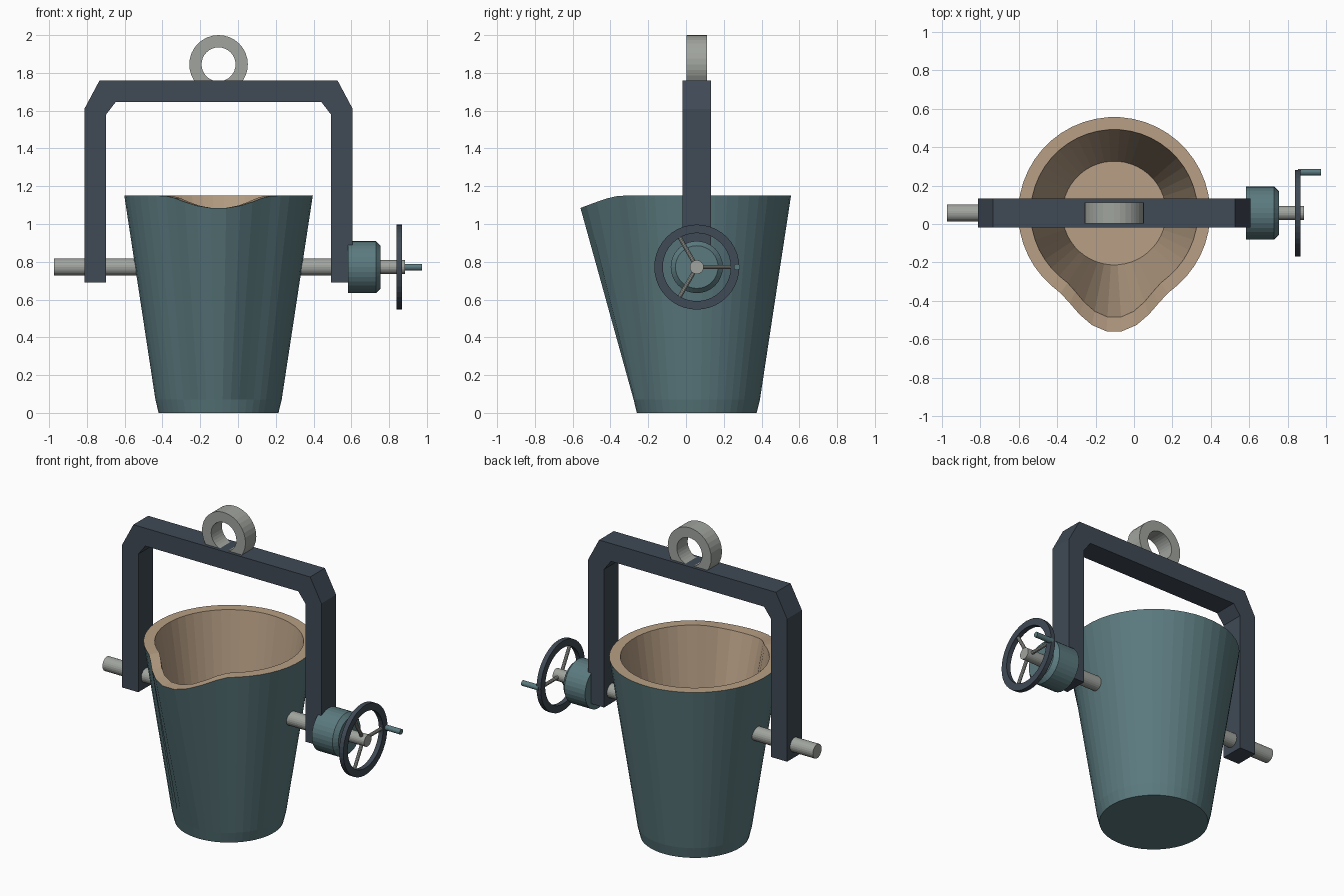
import bpy, bmesh
from math import sin, cos, pi, radians
from mathutils import Matrix, Vector

cube = bpy.data.objects.get("Cube")
if cube:
    bpy.data.objects.remove(cube)

CX, CY, AXLE_Z = -0.103, 0.057, 0.772


def material(name, r, g, b):
    m = bpy.data.materials.new(name)
    m.use_nodes = True
    m.diffuse_color = (r, g, b, 1)
    bsdf = next(n for n in m.node_tree.nodes if n.type == 'BSDF_PRINCIPLED')
    bsdf.inputs["Base Color"].default_value = (r, g, b, 1)
    return m


teal = material("teal paint", 0.105, 0.195, 0.212)
slate = material("dark slate", 0.050, 0.067, 0.090)
clay = material("clay lining", 0.48, 0.35, 0.235)
steel = material("bare steel", 0.35, 0.37, 0.34)


def finish(name, bm, *mats):
    bmesh.ops.recalc_face_normals(bm, faces=bm.faces)
    mesh = bpy.data.meshes.new(name)
    bm.to_mesh(mesh)
    bm.free()
    for m in mats:
        mesh.materials.append(m)
    ob = bpy.data.objects.new(name, mesh)
    bpy.context.collection.objects.link(ob)
    return ob


def loft(bm, rings, closed=False):
    """Bridge equal rings of points; returns the faces of each band."""
    vs = [[bm.verts.new(p) for p in ring] for ring in rings]
    pairs = list(zip(vs, vs[1:])) + ([(vs[-1], vs[0])] if closed else [])
    n = len(vs[0])
    bands = [[bm.faces.new((a[i], a[(i + 1) % n], b[(i + 1) % n], b[i]))
              for i in range(n)] for a, b in pairs]
    if not closed:
        bands += [[bm.faces.new(vs[0])], [bm.faces.new(vs[-1])]]
    return bands


def turned(name, profile, axis, centre, mat, closed=False, sides=32):
    """Revolve (offset, radius) pairs around the x or y axis."""
    def point(d, r, a):
        u, w = r * cos(a), r * sin(a)
        return Vector(centre) + Vector((d, u, w) if axis == 'x' else (u, d, w))
    bm = bmesh.new()
    loft(bm, [[point(d, r, 2 * pi * i / sides) for i in range(sides)]
              for d, r in profile], closed)
    return finish(name, bm, mat)


def rod(name, x0, x1, r, mat, y=CY, sides=24):
    return turned(name, [(x0, r), (x1, r)], 'x', (0, y, AXLE_Z), mat, sides=sides)


# Ladle pot: outer shell, rim, lining and floor, with a pouring lip at the front
def pot_ring(r, z, lip=0.0, dip=0.0, sides=48):
    pts = []
    for i in range(sides):
        a = 2 * pi * (i + 0.5) / sides - pi
        f = cos(a / radians(37) * pi / 2) ** 2 if abs(a) < radians(37) else 0
        rr = r + lip * f
        pts.append((CX + rr * sin(a), CY - rr * cos(a), z - dip * f))
    return pts


bm = bmesh.new()
bands = loft(bm, [pot_ring(0.318, 0), pot_ring(0.335, 0.07),
                  pot_ring(0.5, 1.15, 0.12, 0.067),
                  pot_ring(0.435, 1.15, 0.11, 0.067), pot_ring(0.27, 0.08)])
for band in (bands[2], bands[3], bands[5]):
    for f in band:
        f.material_index = 1
finish("ladle_pot", bm, teal, clay)

# Lifting yoke: chamfered arch extruded front to back
half = [(0.71, 0.69), (0.71, 1.61), (0.63, 1.76)]
inner = [(0.545, 1.645), (0.595, 1.58), (0.595, 0.69)]
right = half[::-1]
arch = [(-x, z) for x, z in half] + right + [(x, z) for x, z in inner[::-1]] \
    + [(-x, z) for x, z in inner]
bm = bmesh.new()
loft(bm, [[(CX + x, CY + d, z) for x, z in arch] for d in (-0.075, 0.075)])
finish("lifting_yoke", bm, slate)

# Lifting eye
turned("lifting_eye", [(-0.055, 0.155), (0.055, 0.155), (0.055, 0.09), (-0.055, 0.09)],
       'y', (CX, CY, 1.845), steel, closed=True)

# Trunnion pins, ending inside the pot wall
rod("right_trunnion", -0.975, CX - 0.41, 0.045, steel)
rod("left_trunnion", CX + 0.41, 0.6, 0.045, steel)

# Tilting gearbox and its drive shaft
turned("gearbox", [(0.583, 0.138), (0.73, 0.138), (0.755, 0.113)], 'x',
       (0, CY, AXLE_Z), teal)
rod("wheel_shaft", 0.75, 0.885, 0.037, steel)

# Hand wheel with three spokes and a crank handle
turned("hand_wheel", [(0.838, 0.225), (0.868, 0.225), (0.868, 0.18), (0.838, 0.18)],
       'x', (0, CY, AXLE_Z), slate, closed=True, sides=40)
for i in range(3):
    bm = bmesh.new()
    bmesh.ops.create_cone(bm, cap_ends=True, segments=10, radius1=0.011,
                          radius2=0.011, depth=0.19)
    turn = Matrix.Rotation(2 * pi * i / 3 - pi / 2, 4, 'X')
    place = Matrix.Translation((0.853, CY, AXLE_Z))
    bm.transform(place @ turn @ Matrix.Translation((0, 0, 0.095)))
    finish(f"wheel_spoke_{i + 1}", bm, steel)
rod("crank_handle", 0.855, 0.975, 0.017, teal, y=CY + 0.213, sides=16)
